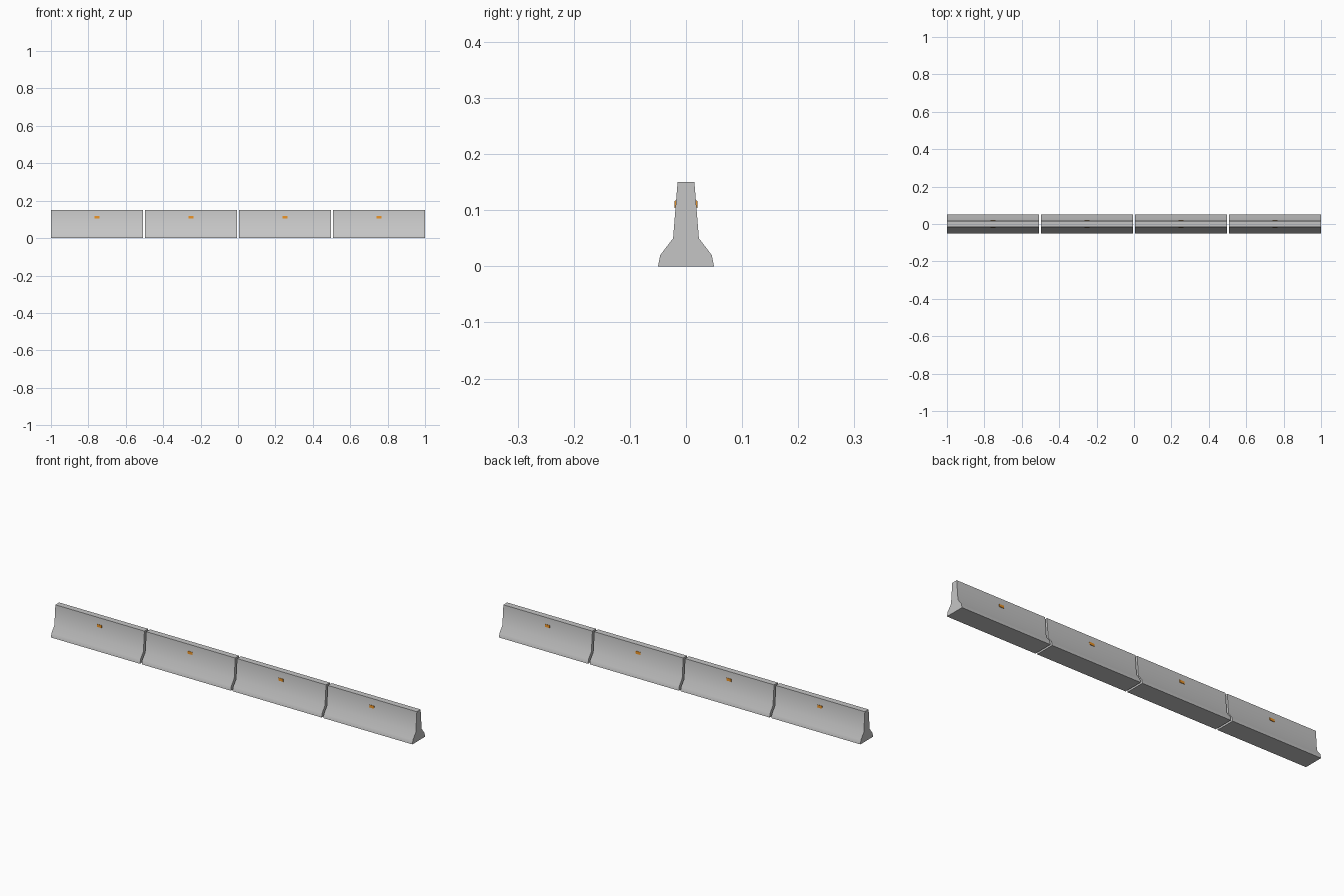
import bpy, bmesh, math
from mathutils import Matrix

if "Cube" in bpy.data.objects:
    bpy.data.objects.remove(bpy.data.objects["Cube"])

def material(name, rgb):
    m = bpy.data.materials.new(name)
    m.diffuse_color = (*rgb, 1)
    m.use_nodes = True
    m.node_tree.nodes["Principled BSDF"].inputs["Base Color"].default_value = m.diffuse_color
    return m

concrete = material("concrete grey", (0.56, 0.56, 0.56))
amber = material("amber reflector", (0.85, 0.30, 0.02))

LENGTH, GAP = 0.4925, 0.01
HALF = [(0.05, 0), (0.046, 0.02), (0.023, 0.05), (0.015, 0.15)]
PROFILE = HALF + [(-y, z) for y, z in reversed(HALF)]

def finish(bm, name, mat):
    bmesh.ops.recalc_face_normals(bm, faces=bm.faces)
    mesh = bpy.data.meshes.new(name)
    bm.to_mesh(mesh)
    bm.free()
    mesh.materials.append(mat)
    ob = bpy.data.objects.new(name, mesh)
    bpy.context.collection.objects.link(ob)
    return ob

# Concrete section: the stepped profile swept along x
def barrier_section(x):
    bm = bmesh.new()
    face = bm.faces.new([bm.verts.new((x - LENGTH / 2, y, z)) for y, z in PROFILE])
    out = bmesh.ops.extrude_face_region(bm, geom=[face], use_keep_orig=True)
    verts = [g for g in out["geom"] if isinstance(g, bmesh.types.BMVert)]
    bmesh.ops.translate(bm, verts=verts, vec=(LENGTH, 0, 0))
    ob = finish(bm, "barrier_section", concrete)
    bpy.ops.object.select_all(action='DESELECT')
    bpy.context.view_layer.objects.active = ob
    ob.select_set(True)
    bpy.ops.object.shade_smooth_by_angle(angle=math.radians(40))

# Thin reflector plate lying on the sloped upper face
def reflector(x, side):
    tilt = math.atan2(0.008, 0.10) * side
    bm = bmesh.new()
    bmesh.ops.create_cube(bm, size=1, matrix=Matrix.Translation((x, side * 0.0185, 0.111))
                          @ Matrix.Rotation(tilt, 4, 'X')
                          @ Matrix.Diagonal((0.026, 0.004, 0.013, 1)))
    finish(bm, "reflector", amber)

for i in range(4):
    cx = (i - 1.5) * (LENGTH + GAP)
    barrier_section(cx)
    for s in (-1, 1):
        reflector(cx, s)
